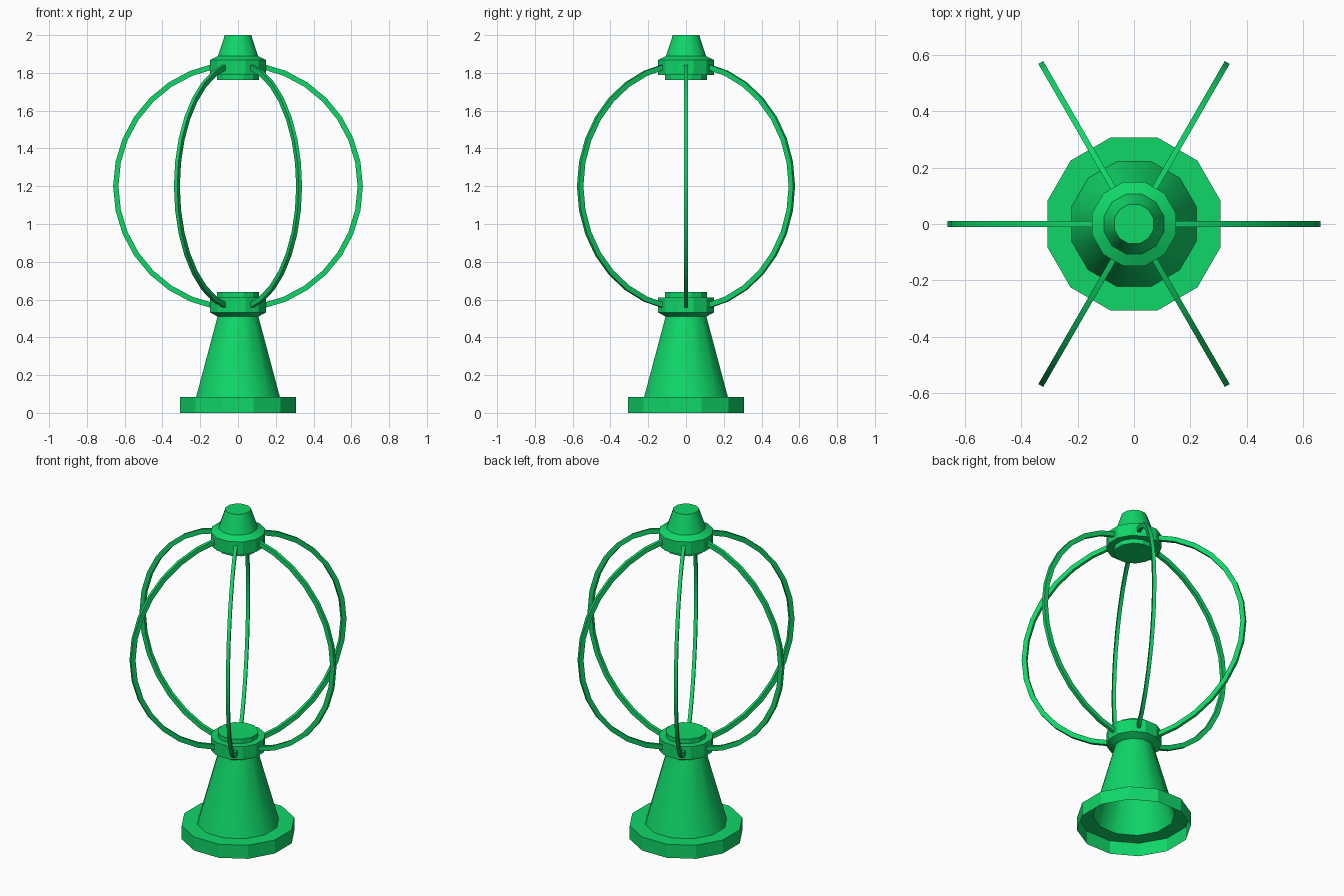
import bpy, bmesh
from math import sin, cos, pi, radians

if "Cube" in bpy.data.objects:
    bpy.data.objects.remove(bpy.data.objects["Cube"])

SIDES = 12
green = bpy.data.materials.new("green_paint")
green.diffuse_color = (0.005, 0.68, 0.14, 1)
green.use_nodes = True
green.node_tree.nodes["Principled BSDF"].inputs["Base Color"].default_value = green.diffuse_color


def finish(name, bm):
    bmesh.ops.recalc_face_normals(bm, faces=bm.faces)
    mesh = bpy.data.meshes.new(name)
    bm.to_mesh(mesh)
    bm.free()
    mesh.materials.append(green)
    ob = bpy.data.objects.new(name, mesh)
    bpy.context.collection.objects.link(ob)
    bpy.ops.object.select_all(action='DESELECT')
    ob.select_set(True)
    bpy.context.view_layer.objects.active = ob
    bpy.ops.object.shade_smooth_by_angle(angle=radians(29.5))
    return ob


def lathe(name, profile, cap_bottom, cap_top):
    """Twelve-sided turned part; profile gives (flat-side distance, z)."""
    bm = bmesh.new()
    rings = []
    for r, z in profile:
        R = r / cos(pi / SIDES)
        rings.append([bm.verts.new((R * cos((i + .5) * 2 * pi / SIDES),
                                    R * sin((i + .5) * 2 * pi / SIDES), z))
                      for i in range(SIDES)])
    for a, b in zip(rings, rings[1:]):
        for i in range(SIDES):
            j = (i + 1) % SIDES
            bm.faces.new((a[i], a[j], b[j], b[i]))
    if cap_bottom:
        bm.faces.new(rings[0][::-1])
    if cap_top:
        bm.faces.new(rings[-1])
    return finish(name, bm)


def rib(name, turn):
    """Rectangular bar bent along a half circle, ends buried in the collars."""
    bm = bmesh.new()
    rings = []
    for k in range(-7, 8):
        a = k * pi / 16
        ring = []
        for r, t in ((.633, -.01), (.661, -.01), (.661, .01), (.633, .01)):
            x = r * cos(a)
            ring.append(bm.verts.new((x * cos(turn) - t * sin(turn),
                                      x * sin(turn) + t * cos(turn),
                                      1.2 + r * sin(a))))
        rings.append(ring)
    for a, b in zip(rings, rings[1:]):
        for i in range(4):
            j = (i + 1) % 4
            bm.faces.new((a[i], a[j], b[j], b[i]))
    bm.faces.new(rings[0][::-1])
    bm.faces.new(rings[-1])
    return finish(name, bm)


# Hollow foot and stem, open underneath, with the lower collar on top
lathe("base_stem", [(.307, 0), (.307, .083), (.222, .083), (.108, .51),
                    (.148, .532), (.148, .612), (.11, .612), (.11, .64)],
      False, True)

# Upper collar and tapered finial
lathe("top_finial", [(.11, 1.762), (.11, 1.79), (.148, 1.79), (.148, 1.868),
                     (.106, 1.89), (.07, 2.0)], True, True)

# Six curved cage ribs
for n in range(6):
    rib(f"cage_rib_{n + 1}", n * pi / 3)
